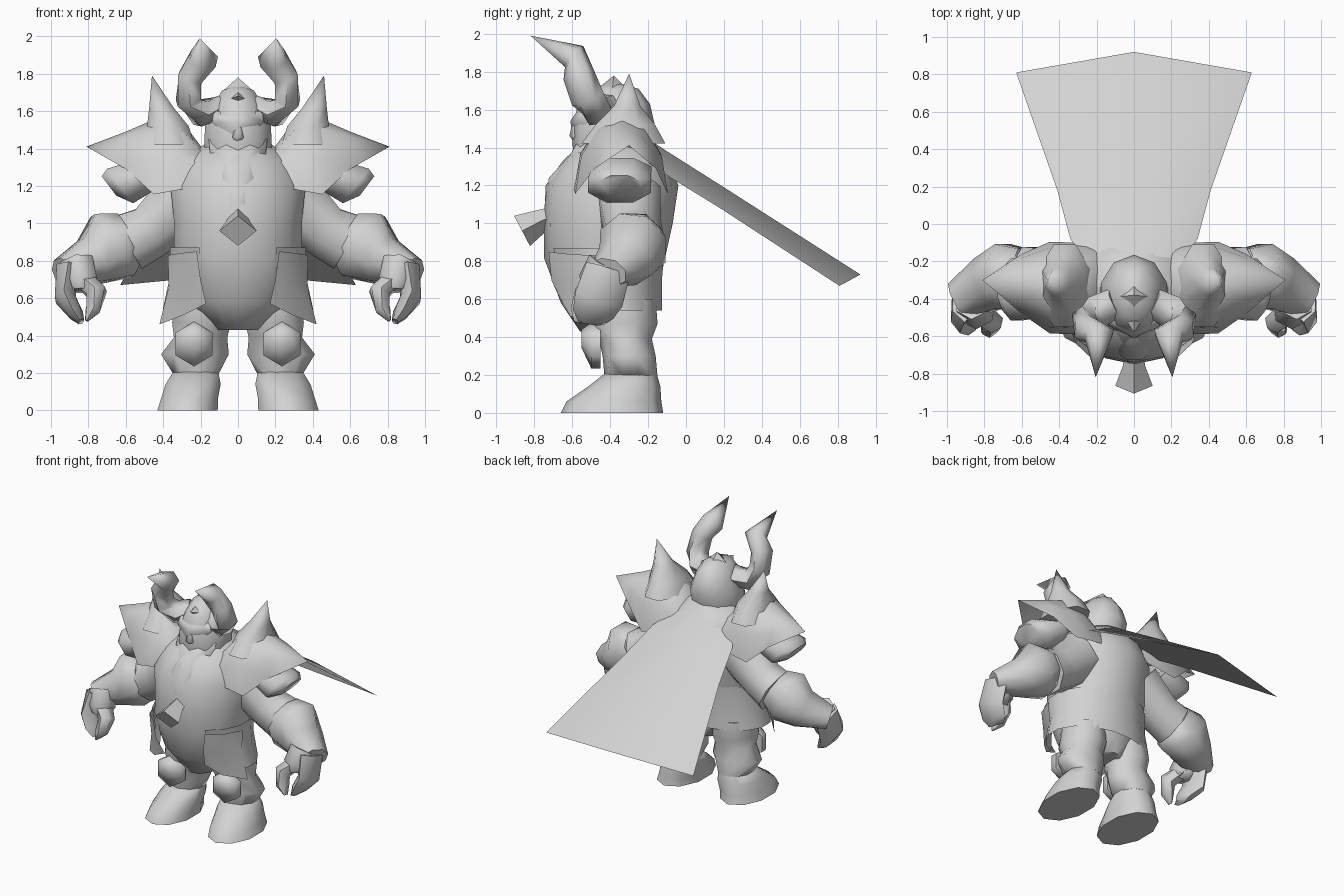
import bpy, bmesh, math
from mathutils import Vector

cube = bpy.data.objects.get("Cube")
if cube:
    bpy.data.objects.remove(cube, do_unlink=True)

grey = bpy.data.materials.new("plain_grey")
grey.use_nodes = True
COLOUR = (0.65, 0.65, 0.65, 1)
grey.diffuse_color = COLOUR
grey.node_tree.nodes["Principled BSDF"].inputs["Base Color"].default_value = COLOUR

X, Y, Z = Vector((1, 0, 0)), Vector((0, 1, 0)), Vector((0, 0, 1))


def finish(name, bm):
    bmesh.ops.remove_doubles(bm, verts=bm.verts, dist=0.0005)
    bmesh.ops.recalc_face_normals(bm, faces=bm.faces)
    mesh = bpy.data.meshes.new(name)
    bm.to_mesh(mesh)
    bm.free()
    obj = bpy.data.objects.new(name, mesh)
    bpy.context.collection.objects.link(obj)
    mesh.materials.append(grey)
    bpy.ops.object.select_all(action='DESELECT')
    obj.select_set(True)
    bpy.context.view_layer.objects.active = obj
    bpy.ops.object.shade_smooth_by_angle(angle=math.radians(65))


def tube(name, rings, n=8, ref=Y, axis=None, phase=0.5, skip=(), caps=True, side=1):
    """Loft ellipses (x, y, z, ru, rv) along their centres; axis fixes the ring normal."""
    bm = bmesh.new()
    centres = [Vector(r[:3]) for r in rings]
    loops = []
    for i, r in enumerate(rings):
        t = axis or (centres[min(i + 1, len(rings) - 1)] - centres[max(i - 1, 0)]).normalized()
        u = ref.cross(t).normalized()
        v = t.cross(u)
        loop = []
        for k in range(n):
            a = math.tau * (k + phase) / n
            p = centres[i] + u * r[3] * math.cos(a) + v * r[4] * math.sin(a)
            loop.append(bm.verts.new((p.x * side, p.y, p.z)))
        loops.append(loop)
    for a, b in zip(loops, loops[1:]):
        for k in range(n):
            if k not in skip:
                j = (k + 1) % n
                bm.faces.new((a[k], a[j], b[j], b[k]))
    if caps:
        bm.faces.new(loops[0])
        bm.faces.new(loops[-1])
    finish(name, bm)


def sheet(name, rows, side=1):
    """Thin surface through rows of points."""
    bm = bmesh.new()
    grid = [[bm.verts.new((p[0] * side, p[1], p[2])) for p in row] for row in rows]
    for a, b in zip(grid, grid[1:]):
        for k in range(len(a) - 1):
            bm.faces.new((a[k], a[k + 1], b[k + 1], b[k]))
    finish(name, bm)


def arch(name, stations, side=1, n=6):
    """Open vault over stations (x, y, rim height, rise, half width)."""
    sheet(name, [[(x, y + w * math.cos(math.pi * k / n), z + h * math.sin(math.pi * k / n))
                  for k in range(n + 1)] for x, y, z, h, w in stations], side)


# Torso with round belly
tube("torso", [(0, -.38, .43, .12, .18), (0, -.41, .58, .29, .25), (0, -.43, .82, .35, .32),
               (0, -.41, 1.0, .35, .34), (0, -.39, 1.2, .37, .35), (0, -.37, 1.33, .31, .28),
               (0, -.36, 1.44, .16, .17)], n=14, axis=Z)

# Skirt wrapping the sides and back, open at the front
tube("skirt", [(0, -.43, .87, .37, .325), (0, -.41, .72, .37, .29), (0, -.4, .54, .41, .28)],
     n=16, axis=Z, skip=(10, 11, 12), caps=False)

# Head and helmet
tube("head", [(0, -.4, 1.3, .17, .18), (0, -.4, 1.42, .19, .2), (0, -.38, 1.52, .185, .215),
              (0, -.38, 1.63, .14, .19), (0, -.38, 1.71, .09, .13), (0, -.38, 1.74, .01, .02)],
     n=10, axis=Z)
tube("helmet_crest", [(0, -.39, 1.7, .09, .09), (0, -.38, 1.78, 0, 0)], n=4, axis=Z, phase=0)
tube("helmet_stud", [(0, -.49, 1.66, .06, .05), (0, -.58, 1.68, 0, 0)],
     n=4, ref=Z, axis=-Y, phase=0)
tube("helmet_brow", [(0, -.46, 1.6, .15, .11), (0, -.48, 1.54, .16, .13), (0, -.5, 1.46, .06, .1)],
     n=6, axis=Z)
tube("nose", [(0, -.58, 1.53, .015, .02), (0, -.58, 1.46, .035, .035), (0, -.57, 1.43, .01, .02)],
     n=6, axis=Z)

# Beard running down the chest into a flared braid
tube("beard", [(0, -.45, 1.45, .17, .12), (0, -.52, 1.36, .16, .1), (0, -.64, 1.24, .12, .09),
               (0, -.69, 1.1, .07, .06)], n=8, axis=Z)
tube("beard_braid", [(0, -.69, 1.04, .05, .05), (0, -.76, 1.015, .06, .06),
                     (0, -.865, .96, .09, .1)], n=4, ref=X, phase=0)

# Cape, ridged along its middle
cape_edge = [(.2, -.28, 1.37), (.34, -.08, 1.24), (.41, .18, 1.08), (.63, .81, .67)]
cape_mid = [(0, -.22, 1.46), (0, -.1, 1.38), (0, .2, 1.19), (0, .92, .73)]
sheet("cape", [[(-e[0], e[1], e[2]), m, e] for e, m in zip(cape_edge, cape_mid)])

for side, label in ((1, "left_"), (-1, "right_")):
    # Horn curling out, up and forward
    tube(label + "horn", [(.1, -.42, 1.62, .07, .08), (.2, -.47, 1.59, .08, .09),
                          (.265, -.52, 1.66, .075, .09), (.255, -.565, 1.78, .075, .085),
                          (.185, -.59, 1.88, .085, .075), (.205, -.82, 1.99, 0, 0)],
         n=6, side=side)

    # Shoulder plate drawn out to a side spike, with a top spike
    arch(label + "shoulder_plate", [(.19, -.35, 1.2, .2, .24), (.31, -.345, 1.18, .38, .245),
                                    (.45, -.34, 1.155, .4, .245), (.6, -.32, 1.29, .2, .16),
                                    (.81, -.3, 1.41, 0, 0)], side)
    tube(label + "shoulder_spike", [(.37, -.33, 1.42, .15, .24), (.375, -.32, 1.52, .12, .17),
                                    (.41, -.31, 1.62, .07, .075), (.46, -.3, 1.79, 0, 0)],
         n=8, axis=Z, side=side)
    tube(label + "upper_arm_guard", [(.47, -.34, 1.27, .1, .17), (.63, -.35, 1.2, .125, .18),
                                     (.69, -.35, 1.2, .07, .12)],
         n=8, axis=Vector((.8, 0, -.6)), side=side)

    # Arm with a wide gauntlet
    tube(label + "arm", [(.27, -.3, 1.13, .2, .18), (.46, -.28, .96, .155, .16),
                         (.58, -.27, .9, .17, .16)], side=side)
    tube(label + "gauntlet", [(.58, -.27, .93, .15, .15), (.67, -.28, .88, .21, .19),
                              (.78, -.32, .8, .14, .16), (.94, -.41, .74, .08, .11)], side=side)

    # Curled hand
    tube(label + "palm", [(.86, -.42, .79, .1, .1), (.84, -.47, .69, .1, .1),
                          (.84, -.48, .64, .07, .07)], n=6, side=side)
    tube(label + "fingers", [(.91, -.41, .76, .07, .12), (.925, -.46, .6, .06, .13),
                             (.87, -.49, .52, .045, .11), (.84, -.5, .475, .02, .07)],
         n=6, side=side)
    tube(label + "thumb", [(.84, -.45, .71, .06, .08), (.755, -.53, .63, .06, .06),
                           (.775, -.56, .54, .045, .05), (.81, -.57, .48, .01, .02)],
         n=6, side=side)

    # Leg and boot
    tube(label + "leg", [(.19, -.33, .6, .15, .17), (.195, -.33, .47, .165, .18),
                         (.2, -.32, .39, .15, .14), (.23, -.3, .3, .19, .14),
                         (.225, -.29, .19, .125, .14)], n=10, axis=Z, side=side)
    tube(label + "boot", [(.225, -.29, .21, .125, .135), (.24, -.325, .14, .155, .19),
                          (.26, -.38, .06, .16, .25), (.27, -.39, 0, .17, .27)],
         n=10, axis=Z, side=side)

    # Knee plate and front skirt flap
    tube(label + "knee_plate", [(.235, -.45, .355, .115, .12), (.235, -.5, .355, .115, .12),
                                (.235, -.55, .39, .05, .05)], n=6, ref=Z, axis=-Y, side=side)
    sheet(label + "skirt_flap", [[(.22, -.725, .85), (.31, -.64, .84), (.375, -.48, .83)],
                                 [(.2, -.71, .7), (.3, -.63, .68), (.37, -.48, .66)],
                                 [(.17, -.65, .57), (.29, -.61, .51), (.42, -.48, .46)]], side)
